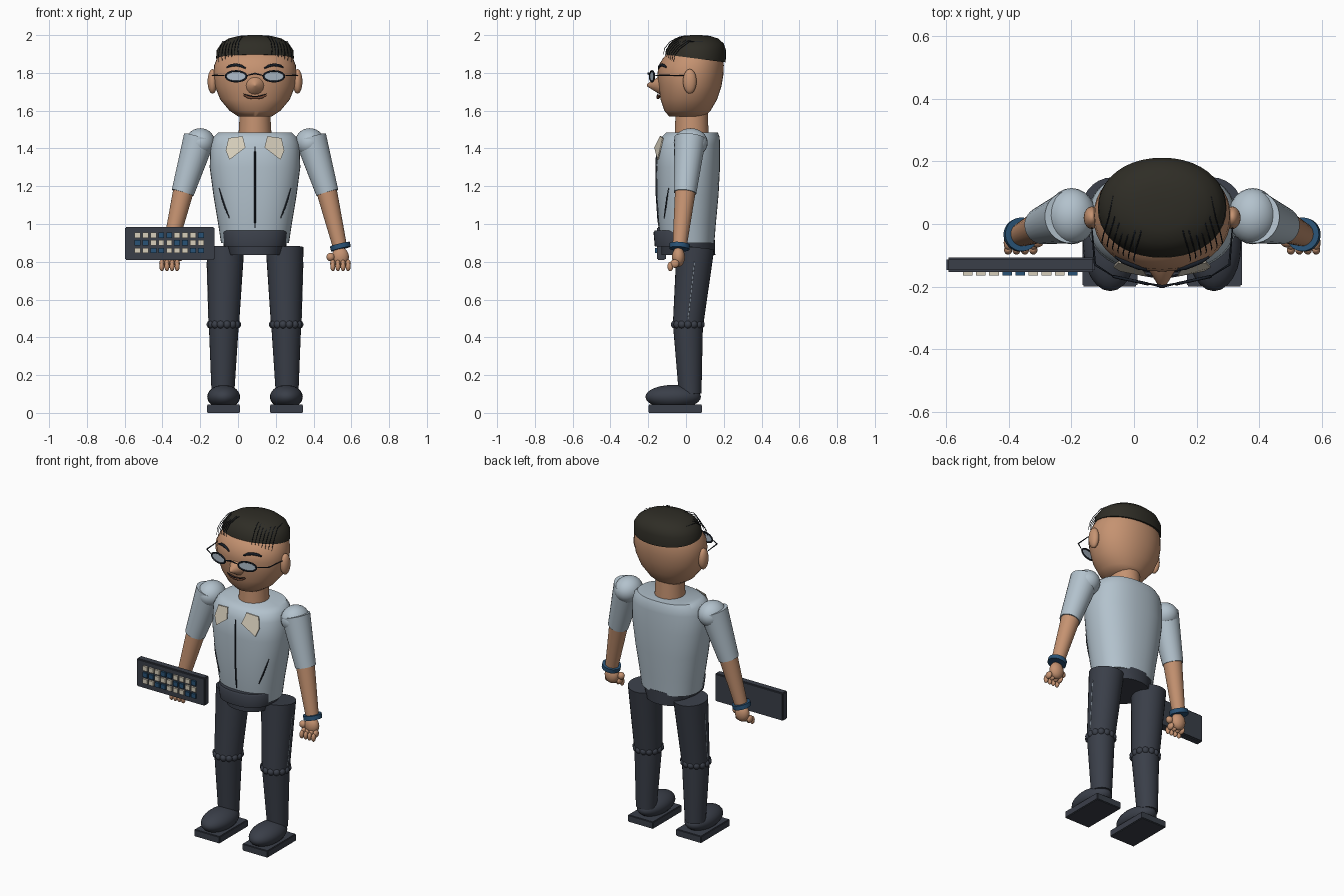
import bpy, bmesh, math
from mathutils import Vector, Matrix

if "Cube" in bpy.data.objects:
    bpy.data.objects.remove(bpy.data.objects["Cube"], do_unlink=True)

CX = 0.09  # body centre line


def material(name, *rgb):
    m = bpy.data.materials.new(name)
    m.use_nodes = True
    m.diffuse_color = (*rgb, 1)
    m.node_tree.nodes["Principled BSDF"].inputs["Base Color"].default_value = (*rgb, 1)
    return m


SKIN = material("skin", .56, .29, .165)
SHIRT = material("pale blue cloth", .45, .54, .61)
TROUSER = material("dark slate", .042, .049, .066)
HAIR = material("dark hair", .028, .026, .019)
BLACK = material("blue black", .01, .014, .022)
CREAM = material("cream", .68, .62, .5)
BLUE = material("blue", .022, .085, .18)
LENS = material("lens glass", .42, .5, .58)
LIP = material("lip brown", .22, .085, .045)


def finish(name, bm, mat, angle=40):
    bmesh.ops.recalc_face_normals(bm, faces=bm.faces)
    me = bpy.data.meshes.new(name)
    bm.to_mesh(me)
    bm.free()
    me.materials.append(mat)
    ob = bpy.data.objects.new(name, me)
    bpy.context.collection.objects.link(ob)
    bpy.ops.object.select_all(action='DESELECT')
    ob.select_set(True)
    bpy.context.view_layer.objects.active = ob
    if angle:
        bpy.ops.object.shade_smooth_by_angle(angle=math.radians(angle))
    return ob


def loft(name, rings, mat, power=2.0, tilt=0, x=CX, n=40):
    """Stack of oval rings: (z, half width, front y, back y)."""
    bm = bmesh.new()
    rows = []
    for k, (z, hx, yf, yb) in enumerate(rings):
        row = []
        for i in range(n):
            a = math.tau * i / n
            c, s = math.cos(a), math.sin(a)
            px = math.copysign(abs(c) ** (2 / power), c) * hx
            y = (yf + yb) / 2 + math.copysign(abs(s) ** (2 / power), s) * (yb - yf) / 2
            row.append(bm.verts.new((x + px, y, z - (tilt * y if k == 0 else 0))))
        rows.append(row)
    for a, b in zip(rows, rows[1:]):
        for i in range(n):
            bm.faces.new((a[i], a[(i + 1) % n], b[(i + 1) % n], b[i]))
    bm.faces.new(rows[0])
    bm.faces.new(rows[-1])
    return finish(name, bm, mat, 50)


def add_ball(bm, loc, size):
    bmesh.ops.create_uvsphere(bm, u_segments=24, v_segments=14, radius=1,
                              matrix=Matrix.Translation(loc) @ Matrix.Diagonal((*size, 1)))


def ball(name, loc, size, mat):
    bm = bmesh.new()
    add_ball(bm, loc, size)
    return finish(name, bm, mat, 60)


def limb(name, a, b, ra, rb, mat):
    a, b = Vector(a), Vector(b)
    d = b - a
    bm = bmesh.new()
    bmesh.ops.create_cone(bm, cap_ends=True, segments=28, radius1=ra, radius2=rb, depth=d.length,
                          matrix=Matrix.Translation((a + b) / 2) @ d.to_track_quat('Z', 'Y').to_matrix().to_4x4())
    return finish(name, bm, mat)


def add_box(bm, loc, size):
    bmesh.ops.create_cube(bm, size=1, matrix=Matrix.Translation(loc) @ Matrix.Diagonal((*size, 1)))


def box(name, loc, size, mat, bevel=.006):
    bm = bmesh.new()
    add_box(bm, loc, size)
    bmesh.ops.bevel(bm, geom=bm.edges[:], offset=bevel, segments=2, affect='EDGES')
    return finish(name, bm, mat)


def tube(name, paths, radius, mat, cyclic=False):
    """Round wire along each path, thinning toward open ends."""
    cu = bpy.data.curves.new(name, 'CURVE')
    cu.dimensions = '3D'
    cu.bevel_depth, cu.bevel_resolution, cu.resolution_u = radius, 1, 4
    cu.use_fill_caps = True
    for path in paths:
        sp = cu.splines.new('POLY')
        sp.points.add(len(path) - 1)
        sp.use_cyclic_u = cyclic
        for p, co in zip(sp.points, path):
            p.co = (*co, 1)
        if not cyclic:
            sp.points[0].radius = sp.points[-1].radius = .5
    cu.materials.append(mat)
    ob = bpy.data.objects.new(name, cu)
    bpy.context.collection.objects.link(ob)
    return ob


def on_front(ob, x, z, lift=.003):
    """Point on the front surface of a part."""
    bpy.context.view_layer.update()
    hit, loc, _, _ = ob.ray_cast((x, -2, z), (0, 1, 0))
    return Vector((x, (loc.y if hit else -.1) - lift, z))


# Head, neck and hair
head = loft("head", [(1.57, .09, -.09, .10), (1.60, .135, -.115, .13), (1.66, .185, -.135, .165),
                     (1.73, .212, -.145, .188), (1.79, .22, -.152, .198), (1.84, .216, -.145, .2),
                     (1.88, .2, -.12, .195), (1.93, .17, -.07, .17)], SKIN, 2.1)
loft("neck", [(1.46, .088, -.06, .12), (1.6, .08, -.055, .115)], SKIN)
loft("hair", [(1.883, .206, -.108, .21), (1.92, .203, -.104, .212), (1.955, .18, -.088, .2),
              (1.982, .14, -.06, .17), (1.996, .085, -.02, .125), (2.0, .03, .03, .08)], HAIR, 2.1, tilt=.13)
bm = bmesh.new()
bmesh.ops.create_cone(bm, cap_ends=True, segments=20, radius1=.06, radius2=.007, depth=.085,
                      matrix=Matrix.Translation((CX, -.163, 1.735)) @ Matrix.Rotation(math.pi / 2, 4, 'X'))
finish("nose", bm, SKIN, 60)

# Mouth and eyebrows
smile = [on_front(head, CX + t * .06, 1.668 + .014 * t * t, .012) for t in (-1, -.6, -.2, .2, .6, 1)]
tube("mouth", [smile], .009, LIP)
tube("mouth_line", [[p + Vector((0, -.006, .007)) for p in smile]], .003, BLACK)
for s, side in ((-1, "right"), (1, "left")):
    ball(side + "_ear", (CX + s * .225, .02, 1.755), (.026, .036, .065), SKIN)
    brow = [on_front(head, CX + s * (.05 + .1 * t), 1.825 + .06 * t * (1 - t) + .005 * t) for t in (0, .25, .5, .75, 1)]
    tube(side + "_eyebrow", [brow], .008, BLACK)
    # Glasses
    centre = Vector((CX + s * .1, -.18, 1.782))
    rim = [centre + Vector((.055 * math.cos(a), .012 * s * math.cos(a), .028 * math.sin(a)))
           for a in (math.tau * i / 28 for i in range(28))]
    tube(side + "_glasses_rim", [rim], .005, BLACK, True)
    bm = bmesh.new()
    bm.faces.new([bm.verts.new(p) for p in rim])
    finish(side + "_lens", bm, LENS, 0)
    tube(side + "_glasses_arm", [[(CX + s * .155, -.168, 1.785), (CX + s * .215, -.13, 1.788),
                                  (CX + s * .226, .0, 1.786)]], .004, BLACK)
    # Loose hair strands
    strands = []
    for k in range(7):
        x = CX + s * (.085 + .017 * k)
        y, z = -.085 + .009 * k, 1.915 - .006 * k
        strands.append([(x - s * .03, y + .12, 1.985 - .003 * k), (x - s * .015, y + .05, 1.99 - .004 * k),
                        (x, y, z + .05), (x + s * .006, y - .028, z + .015), (x + s * .004, y - .035, z - .02)])
    tube(side + "_hair_strands", strands, .002, BLACK)
tube("glasses_bridge", [[(CX - .047, -.19, 1.785), (CX, -.2, 1.797), (CX + .047, -.19, 1.785)]], .005, BLACK)

# Torso, hips and belt
torso = loft("shirt", [(.9, .18, -.13, .15), (1.0, .195, -.145, .158), (1.15, .22, -.155, .172),
                       (1.3, .24, -.157, .18), (1.42, .236, -.152, .18), (1.46, .22, -.13, .178),
                       (1.485, .195, -.105, .168)], SHIRT, 2.3)
loft("hips", [(.835, .14, -.13, .155), (.915, .165, -.13, .153)], TROUSER, 2.2)
loft("belt", [(.88, .165, -.165, .14), (.955, .175, -.172, .145), (.965, .168, -.165, .14)], TROUSER, 2.4)
placket = [on_front(torso, CX, .98 + .043 * i, .001) for i in range(11)]
tube("placket", [placket], .005, BLACK)

for s, side in ((-1, "right"), (1, "left")):
    # Collar flap and shirt crease
    bm = bmesh.new()
    vs = [bm.verts.new(on_front(torso, CX + s * dx, z, .012))
          for dx, z in ((.065, 1.465), (.05, 1.405), (.135, 1.34), (.155, 1.39), (.14, 1.455))]
    flap = bm.faces.new(vs)
    top = bmesh.ops.extrude_face_region(bm, geom=[flap])
    bmesh.ops.translate(bm, vec=(0, -.006, 0),
                        verts=[g for g in top["geom"] if isinstance(g, bmesh.types.BMVert)])
    finish(side + "_collar", bm, CREAM, 0)
    crease = [on_front(torso, CX + s * dx, z, .0) for dx, z in
              ((.19, 1.19), (.175, 1.14), (.155, 1.08), (.135, 1.03))]
    tube(side + "_shirt_crease", [crease], .005, BLACK)

    # Arm
    def at(dx, y, z):
        return (CX + s * dx, y, z)
    ball(side + "_shoulder", at(.29, .025, 1.43), (.079, .09, .077), SHIRT)
    limb(side + "_sleeve", at(.295, .022, 1.455), at(.383, -.005, 1.165), .084, .06, SHIRT)
    limb(side + "_forearm", at(.378, -.003, 1.18), at(.452, -.035, .87), .055, .037, SKIN)
    limb(side + "_wristband", at(.449, -.033, .893), at(.455, -.035, .868), .054, .054, BLUE)
    # Hand with curled fingers
    bm = bmesh.new()
    add_ball(bm, at(.452, -.04, .825), (.045, .034, .052))
    add_ball(bm, at(.4, -.055, .825), (.022, .02, .022))
    for k in range(4):
        dx = .412 + .027 * k
        add_ball(bm, at(dx, -.06, .79), (.014, .024, .022))
        add_ball(bm, at(dx, -.083, .775), (.013, .015, .025))
    finish(side + "_hand", bm, SKIN, 60)

    # Leg
    x = CX + s * .16
    limb(side + "_thigh", (x - s * .003, .05, .875), (x + s * .005, .01, .46), .1, .08, TROUSER)
    limb(side + "_shin", (x + s * .005, .01, .48), (x + s * .01, .022, .1), .08, .06, TROUSER)
    bm = bmesh.new()
    for k in range(14):
        a = math.tau * k / 14
        add_ball(bm, (x + s * .005 + .07 * math.cos(a), .01 + .07 * math.sin(a), .468), (.021, .021, .022))
    finish(side + "_knee_folds", bm, TROUSER, 60)
    tube(side + "_trouser_seam", [[(x + s * .095, .045, .8), (x + s * .086, .012, .5)]], .003, SHIRT)

    # Shoe
    ball(side + "_shoe", (x + s * .006, -.068, .085), (.087, .147, .063), TROUSER)
    box(side + "_sole", (x + s * .007, -.057, .022), (.176, .285, .044), TROUSER, .004)

# Keyboard held in the right hand
box("keyboard", (-.362, -.13, .897), (.475, .046, .175), TROUSER)
for name, mat, pick in (("cream_keys", CREAM, 0), ("blue_keys", BLUE, 1)):
    bm = bmesh.new()
    for row in range(3):
        for col in range(9):
            if ((col * 2 + row) % 5 in (1, 3)) == bool(pick):
                add_box(bm, (-.532 + .042 * col, -.158, .94 - .04 * row), (.031, .014, .028))
    finish(name, bm, mat, 0)
